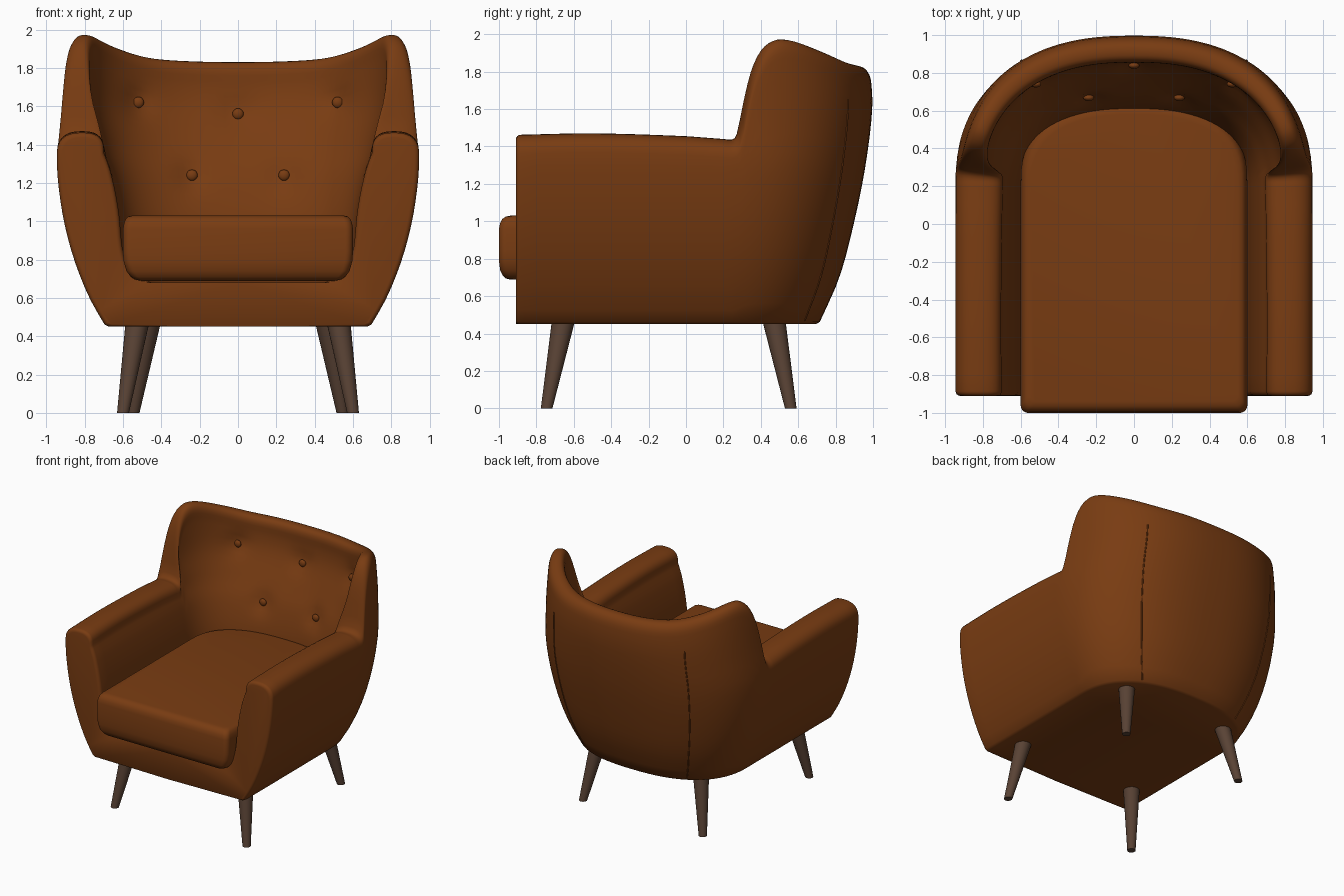
import bpy, bmesh, math
from mathutils import Vector

if "Cube" in bpy.data.objects:
    bpy.data.objects.remove(bpy.data.objects["Cube"])

def material(name, col):
    m = bpy.data.materials.new(name)
    m.diffuse_color = (*col, 1)
    m.use_nodes = True
    m.node_tree.nodes["Principled BSDF"].inputs["Base Color"].default_value = m.diffuse_color
    return m

LEATHER = material("tan leather", (0.19, 0.045, 0.006))
WOOD = material("dark wood", (0.10, 0.055, 0.035))

def finish(name, bm, mat, angle=40, mirror=False):
    bmesh.ops.remove_doubles(bm, verts=bm.verts, dist=1e-4)
    bmesh.ops.recalc_face_normals(bm, faces=bm.faces)
    me = bpy.data.meshes.new(name)
    bm.to_mesh(me)
    bm.free()
    ob = bpy.data.objects.new(name, me)
    bpy.context.collection.objects.link(ob)
    me.materials.append(mat)
    if mirror:
        mod = ob.modifiers.new("mirror", 'MIRROR')
        mod.use_clip = True
    bpy.ops.object.select_all(action='DESELECT')
    bpy.context.view_layer.objects.active = ob
    ob.select_set(True)
    bpy.ops.object.shade_smooth_by_angle(angle=math.radians(angle))
    return ob

def interp(table, x):
    """Smooth interpolation through a short table of (x, value)."""
    if x <= table[0][0]:
        return table[0][1]
    if x >= table[-1][0]:
        return table[-1][1]
    n = len(table)
    slope = lambda i: ((table[min(i + 1, n - 1)][1] - table[max(i - 1, 0)][1]) /
                       (table[min(i + 1, n - 1)][0] - table[max(i - 1, 0)][0]))
    i = max(k for k in range(n - 1) if table[k][0] <= x)
    (x0, y0), (x1, y1) = table[i], table[i + 1]
    h = x1 - x0
    t = (x - x0) / h
    return ((2*t**3 - 3*t*t + 1) * y0 + (t**3 - 2*t*t + t) * h * slope(i)
            + (3*t*t - 2*t**3) * y1 + (t**3 - t*t) * h * slope(i + 1))

# shell measurements by height: half width, back depth, wall thickness
WIDTH = [(.45, .69), (.6, .775), (.8, .855), (1, .908), (1.2, .938), (1.35, .945),
         (1.5, .932), (1.7, .92), (1.95, .91)]
DEPTH = [(.45, .71), (.7, .82), (1, .90), (1.3, .96), (1.6, .996), (1.75, .99), (1.95, .96)]
THICK = [(.68, .36), (.72, .28), (.8, .265), (1.05, .295), (1.25, .28), (1.4, .23),
         (1.6, .16), (1.8, .125), (1.95, .11)]
# top edge height by position from front to back
TOP = [(-.91, 1.462), (-.5, 1.47), (0, 1.455), (.2, 1.44), (.27, 1.442), (.30, 1.49), (.33, 1.65),
       (.37, 1.80), (.43, 1.91), (.5, 1.962), (.56, 1.972), (.65, 1.955), (.8, 1.90),
       (.92, 1.85), (1.0, 1.83)]
CY, POW = .2, 2 / 2.4
BUTTONS = [(-.52, 1.62), (.52, 1.62), (0, 1.56), (-.24, 1.24), (.24, 1.24)]

def plan(theta, z, inset):
    """Point on the rounded back at a height, set in from the outside."""
    c, s = max(math.cos(theta), 0), max(math.sin(theta), 0)
    if c < 1e-6:
        c = 0
    return ((interp(WIDTH, z) - inset) * c ** POW,
            CY + (interp(DEPTH, z) - CY - inset) * s ** POW)

def section(theta, y, e=0):
    """Half cross-section of the shell; e shrinks it to round the front edge."""
    yref = y if y < CY else CY + .8 * max(math.sin(theta), 0) ** POW
    top = interp(TOP, yref) - e
    r = .10
    zr = top - r
    T = interp(THICK, zr) - 2 * e
    pts = []
    def add(z, inset, dimple=False):
        x, py = plan(theta, z, inset + e)
        if dimple and y >= CY:
            d = sum(math.exp(-((x - bx)**2 + (z - bz)**2) / .006) for bx, bz in BUTTONS)
            py += .03 * d
        pts.append((x, py if y >= CY else y, z))
    pts.append((0, y, .45))
    add(.45 + e / 2, .015)
    for i in range(15):
        add(.462 + e / 2 + (zr - .462 - e / 2) * i / 14, 0)
    for i in range(1, 14):
        a = math.pi * i / 14
        c = math.cos(a)
        c = math.copysign(abs(c) ** .8, c)
        add(zr + r * math.sin(a) ** .8, T * (1 - c) / 2)
    for i in range(23):
        z = zr + (.80 - zr) * i / 22
        add(z, interp(THICK, z) - 2 * e, True)
    for z in (.76, .72, .695, .68):
        add(z, interp(THICK, z) - 2 * e)
    pts.append((0, y, .68))
    return pts

# upholstered shell: arms and wrapped back in one loft, mirrored
sections = []
for k in range(5):
    a = math.radians(90 * k / 4)
    sections.append(section(0, -.91 + .025 * (1 - math.cos(a)), .025 * (1 - math.sin(a))))
sections += [section(0, -.885 + 1.08 * i / 12) for i in range(1, 13)]
N = 46
sections += [section(math.pi / 2 * (i / N) ** 1.6, CY) for i in range(N + 1)]
bm = bmesh.new()
rings = [[bm.verts.new(p) for p in s] for s in sections]
for r0, r1 in zip(rings, rings[1:]):
    for j in range(len(r0) - 1):
        bm.faces.new((r0[j], r0[j + 1], r1[j + 1], r1[j]))
bm.faces.new(rings[0])
finish("armchair_shell", bm, LEATHER, 50, mirror=True)

# seat cushion: rounded outline stacked in layers
outline = []
for i in range(7):
    a = math.radians(180 + 90 * i / 6)
    outline.append((-.56 + .04 * math.cos(a), -.96 + .04 * math.sin(a)))
outline += [(-x, y) for x, y in reversed(outline)]
for i in range(33):
    a = math.pi * i / 32
    c = math.cos(a)
    outline.append((.6 * math.copysign(abs(c) ** .8, c), .22 + .42 * abs(math.sin(a)) ** .8))
bm = bmesh.new()
prev = None
layers = [(.688, .10, .06), (.695, .065, .035), (.71, .04, .02), (.74, .018, .006), (.79, .004, 0),
          (.84, 0, 0), (.96, 0, 0), (.99, .005, .006), (1.012, .014, .018), (1.025, .028, .036),
          (1.03, .05, .06)]
for z, ix, iy in layers:
    ring = [bm.verts.new((x * (.6 - ix) / .6, -.18 + (y + .18) * (.82 - iy) / .82, z))
            for x, y in outline]
    if prev:
        for j in range(len(ring)):
            k = (j + 1) % len(ring)
            bm.faces.new((prev[j], prev[k], ring[k], ring[j]))
    else:
        bm.faces.new(ring)
    prev = ring
bm.faces.new(prev)
finish("seat_cushion", bm, LEATHER, 50)

# tufting buttons on the inner back
for n, (bx, bz) in enumerate(BUTTONS):
    t = interp(THICK, bz)
    theta = math.acos((abs(bx) / (interp(WIDTH, bz) - t)) ** (1 / POW))
    _, by = plan(theta, bz, t)
    bm = bmesh.new()
    bmesh.ops.create_uvsphere(bm, u_segments=16, v_segments=10, radius=.029)
    for v in bm.verts:
        v.co.y *= .6
        v.co += Vector((bx, by + .018, bz))
    finish(f"button_{n + 1}", bm, LEATHER)

# raised seams down the back corners
for side, label in ((1, "right"), (-1, "left")):
    cu = bpy.data.curves.new(f"back_seam_{label}", 'CURVE')
    cu.dimensions = '3D'
    cu.bevel_depth = .005
    cu.bevel_resolution = 1
    sp = cu.splines.new('POLY')
    sp.points.add(20)
    for i, p in enumerate(sp.points):
        z = .47 + 1.18 * i / 20
        x, y = plan(math.radians(53.9), z, 0)
        p.co = (side * x, y, z, 1)
    cu.materials.append(LEATHER)
    bpy.context.collection.objects.link(bpy.data.objects.new(cu.name, cu))

# splayed tapered legs
for name, foot, head in (("front_leg", (.60, -.745), (.525, -.655)),
                         ("back_leg", (.545, .56), (.465, .47))):
    for side, label in ((1, "right"), (-1, "left")):
        bm = bmesh.new()
        rings = []
        for (x, y), z, r in ((foot, 0, .031), (head, .47, .062)):
            rings.append([bm.verts.new((side * x + r * math.cos(math.tau * i / 24),
                                        y + r * math.sin(math.tau * i / 24), z))
                          for i in range(24)])
        for i in range(24):
            k = (i + 1) % 24
            bm.faces.new((rings[0][i], rings[0][k], rings[1][k], rings[1][i]))
        for ring in rings:
            bm.faces.new(ring)
        finish(f"{name}_{label}", bm, WOOD)
